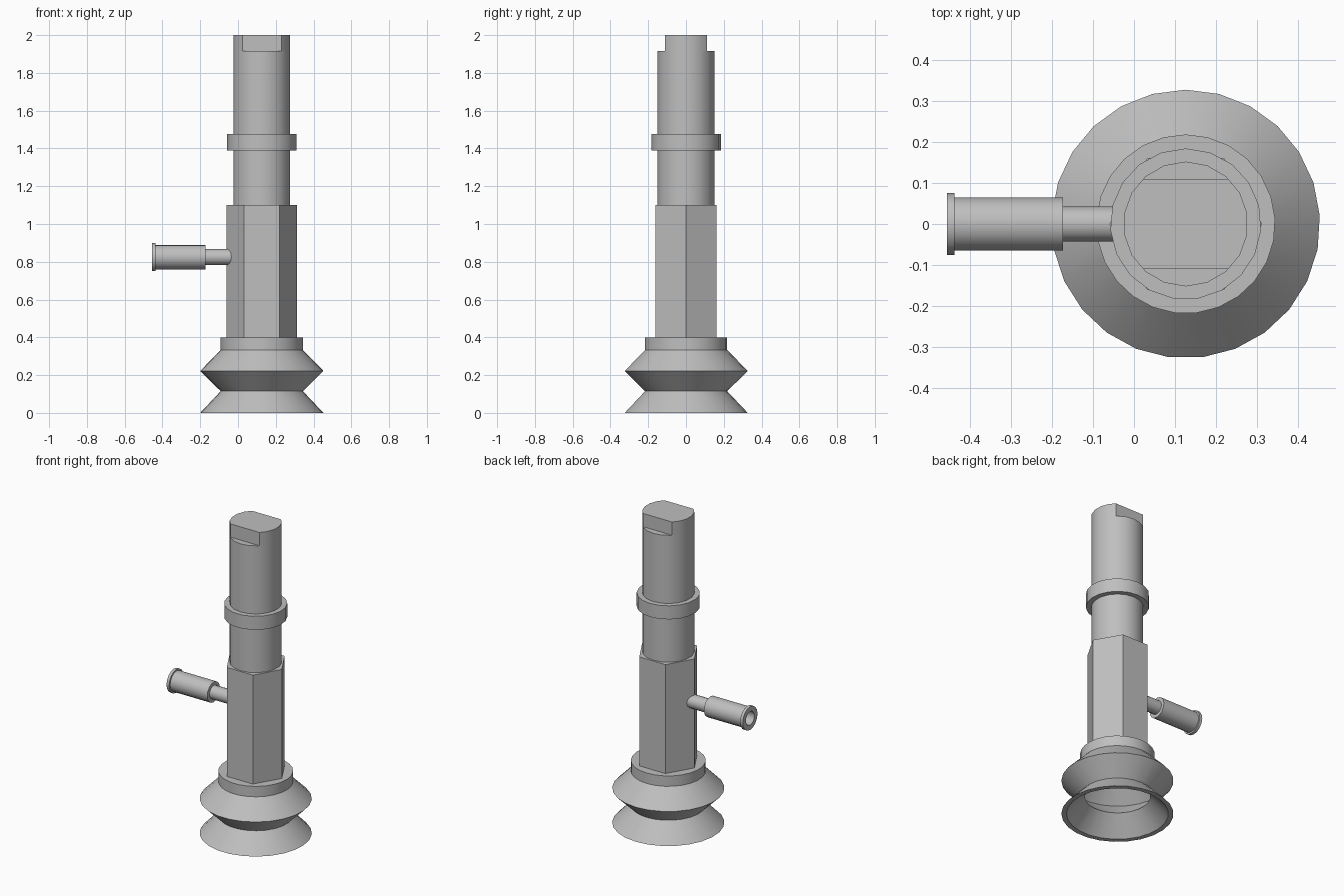
import bpy
import bmesh
import math
from mathutils import Matrix, Vector

cube = bpy.data.objects.get("Cube")
if cube:
    bpy.data.objects.remove(cube, do_unlink=True)

AXIS_X = 0.126      # centre line of the upright body
NOZZLE_Z = 0.825    # height of the side nozzle

grey = bpy.data.materials.new("plain grey")
grey.use_nodes = True
grey.diffuse_color = (0.52, 0.52, 0.52, 1)
grey.node_tree.nodes["Principled BSDF"].inputs["Base Color"].default_value = (0.52, 0.52, 0.52, 1)


def lathe(profile, sides, start=math.pi / 2):
    """Spin a (radius, height) profile about z into a closed solid."""
    bm = bmesh.new()
    rings = []
    for r, z in profile:
        if r == 0:
            rings.append([bm.verts.new((0, 0, z))])
        else:
            angles = [start + math.tau * i / sides for i in range(sides)]
            rings.append([bm.verts.new((r * math.cos(a), r * math.sin(a), z)) for a in angles])
    for a, b in zip(rings, rings[1:]):
        if len(a) == 1 or len(b) == 1:
            bm.faces.new(a if len(b) == 1 else b)
            continue
        for i in range(sides):
            j = (i + 1) % sides
            bm.faces.new((a[i], a[j], b[j], b[i]))
    # Caps are single polygons, so the centre points are not needed
    bmesh.ops.delete(bm, geom=[v for v in bm.verts if not v.link_faces], context='VERTS')
    return bm


def rod(radius, low, high, sides, start=math.pi / 2):
    return lathe([(0, low), (radius, low), (radius, high), (0, high)], sides, start)


def finish(name, bm, matrix):
    """Smooth the round faces, keep hard edges sharp and place the part."""
    bmesh.ops.recalc_face_normals(bm, faces=bm.faces)
    for face in bm.faces:
        face.smooth = True
    for edge in bm.edges:
        edge.smooth = edge.calc_face_angle(0) < math.radians(30)
    bm.transform(matrix)
    mesh = bpy.data.meshes.new(name)
    bm.to_mesh(mesh)
    bm.free()
    mesh.materials.append(grey)
    obj = bpy.data.objects.new(name, mesh)
    bpy.context.collection.objects.link(obj)
    return obj


upright = Matrix.Translation((AXIS_X, 0, 0))
sideways = Matrix.Translation((0, 0, NOZZLE_Z)) @ Matrix.Rotation(-math.pi / 2, 4, 'Y')

# Hollow bellows suction cup with its collar
cup = [(0, 0.4), (0.218, 0.4), (0.218, 0.333), (0.327, 0.222), (0.218, 0.115), (0.327, 0),
       (0.297, 0), (0.19, 0.115), (0.297, 0.222), (0.19, 0.333), (0, 0.333)]
finish("suction_cup", lathe(cup, 25), upright)

# Hexagonal body, corners pointing left and right
finish("hex_body", rod(0.186, 0.4, 1.1, 6, 0), upright)

# Round shaft and its stop ring
finish("shaft", rod(0.152, 1.1, 1.915, 18), upright)
finish("stop_ring", rod(0.184, 1.39, 1.477, 19), upright)

# Shaft tip with two spanner flats
tip = rod(0.152, 1.915, 2.0, 18)
for side in (-1, 1):
    cut = bmesh.ops.bisect_plane(tip, geom=tip.verts[:] + tip.edges[:] + tip.faces[:],
                                 plane_co=(0, side * 0.11, 0), plane_no=Vector((0, side, 0)),
                                 clear_outer=True)
    rim = [e for e in tip.edges if e.is_boundary]
    bmesh.ops.holes_fill(tip, edges=rim, sides=0)
finish("shaft_tip", tip, upright)

# Side nozzle: thin neck, then a flanged barrel with an open bore
finish("nozzle_neck", rod(0.043, 0.0, 0.18, 14), sideways)
barrel = [(0, 0.173), (0.065, 0.173), (0.065, 0.437), (0.075, 0.437), (0.075, 0.456),
          (0.043, 0.456), (0.043, 0.2), (0, 0.2)]
finish("nozzle_barrel", lathe(barrel, 16), sideways)
